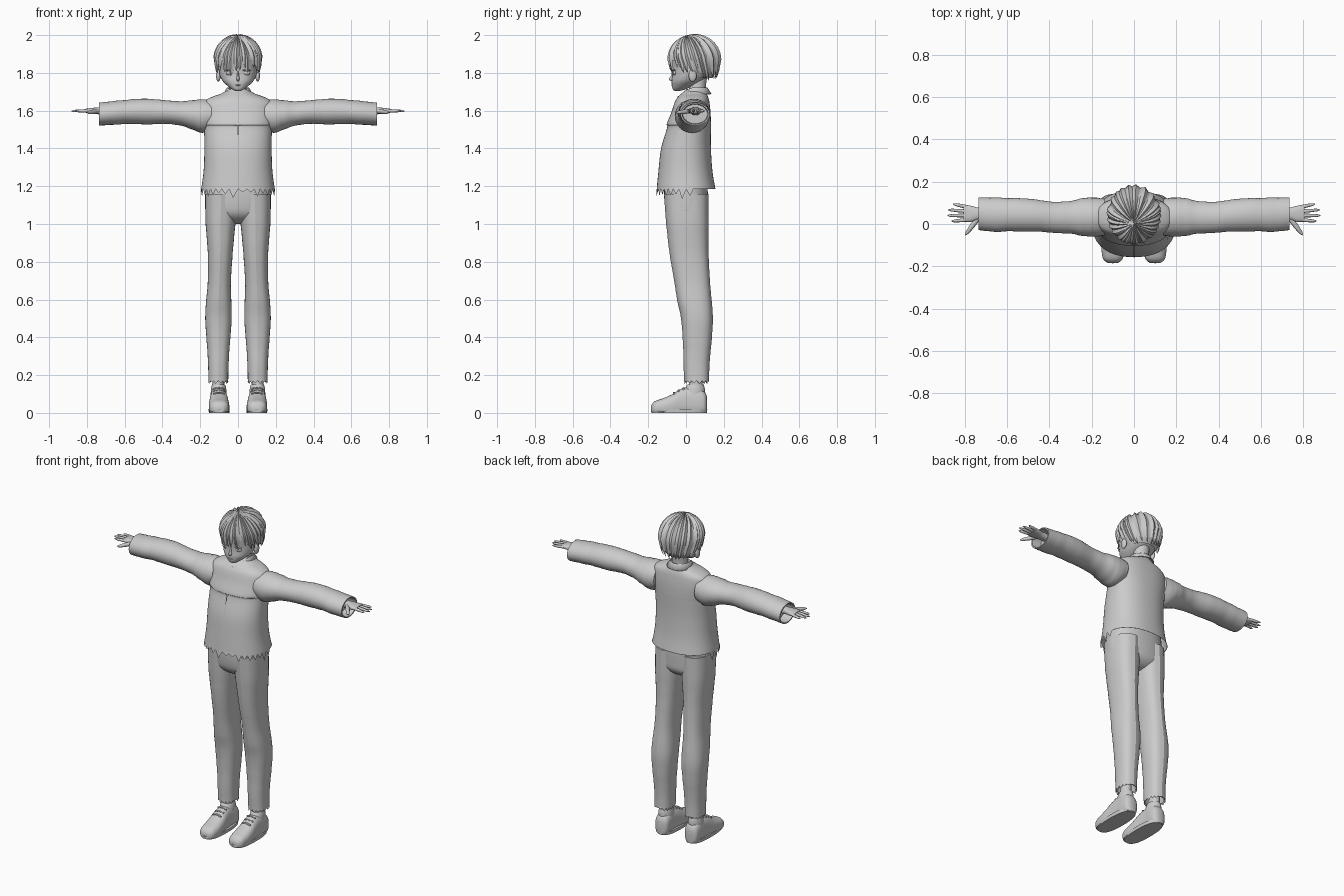
import bpy, bmesh, math, random
from mathutils import Vector

random.seed(4)
if "Cube" in bpy.data.objects:
    bpy.data.objects.remove(bpy.data.objects["Cube"])

grey = bpy.data.materials.new("plain grey")
grey.use_nodes = True
tone = (0.6, 0.6, 0.6, 1)
grey.diffuse_color = tone
grey.node_tree.nodes["Principled BSDF"].inputs["Base Color"].default_value = tone


def finish(name, bm, mirror=False, angle=40):
    bmesh.ops.remove_doubles(bm, verts=bm.verts, dist=0.0002)
    bmesh.ops.recalc_face_normals(bm, faces=bm.faces)
    mesh = bpy.data.meshes.new(name)
    bm.to_mesh(mesh)
    bm.free()
    mesh.materials.append(grey)
    ob = bpy.data.objects.new(name, mesh)
    bpy.context.collection.objects.link(ob)
    bpy.ops.object.select_all(action='DESELECT')
    ob.select_set(True)
    bpy.context.view_layer.objects.active = ob
    bpy.ops.object.shade_smooth_by_angle(angle=math.radians(angle))
    if mirror:
        ob.modifiers.new("Mirror", 'MIRROR')
    return ob


def smooth_rows(rows, steps):
    """Catmull-Rom interpolation between profile rows."""
    out = []
    for i in range(len(rows) - 1):
        a, b, c, d = (rows[max(0, min(len(rows) - 1, i + k))] for k in (-1, 0, 1, 2))
        for s in range(steps):
            t = s / steps
            out.append([q + t * (r - p + t * (2*p - 5*q + 4*r - s_ + t * (3*(q - r) + s_ - p))) / 2
                        for p, q, r, s_ in zip(a, b, c, d)])
    return out + [list(rows[-1])]


def skin(bm, rings, cap_start=True, cap_end=True, closed=True):
    vs = [[bm.verts.new(p) for p in ring] for ring in rings]
    n = len(vs[0])
    for lo, hi in zip(vs, vs[1:]):
        for i in range(n if closed else n - 1):
            j = (i + 1) % n
            bm.faces.new((lo[i], lo[j], hi[j], hi[i]))
    if cap_start:
        bm.faces.new(vs[0])
    if cap_end:
        bm.faces.new(vs[-1])


def loft(name, axis, rows, segs=32, power=2.0, steps=4, caps=(True, True), lip=0,
         teeth=None, crease=0, wrinkle=0, floor=None, mirror=False, angle=40):
    """Rows are (position, low u, high u, low v, high v) along the axis."""
    place = {'x': lambda p, u, v: (p, u, v), 'y': lambda p, u, v: (u, p, v),
             'z': lambda p, u, v: (u, v, p)}[axis]
    rings = []
    rows = smooth_rows(rows, steps)

    def ring(row, scale=1, teeth=None):
        p, u0, u1, v0, v1 = row
        pts = []
        for i in range(segs):
            a = math.tau * i / segs
            c, s = math.cos(a), math.sin(a)
            k = 1 + (crease if i % (segs // 2) == segs // 4 else 0)
            u = (u0 + u1) / 2 + scale * (u1 - u0) / 2 * math.copysign(abs(c) ** (2 / power), c)
            v = (v0 + v1) / 2 + scale * k * (v1 - v0) / 2 * math.copysign(abs(s) ** (2 / power), s)
            if floor is not None:
                v = max(v, floor)
            q = p - teeth(i, s) if teeth else p
            pts.append(place(q, u, v))
        return pts

    for row in rows:
        rings.append(ring(row, 1 + random.uniform(-wrinkle, wrinkle)))
    if teeth:
        rings.append(ring(rows[-1], 1.01, teeth))
    if lip:
        inner = list(rows[-1])
        rings.append(ring(inner, .9))
        inner[0] += lip
        rings.append(ring(inner, .85))
    bm = bmesh.new()
    skin(bm, rings, *caps)
    return finish(name, bm, mirror, angle)


def sym(p, w, v0, v1):
    return (p, -w, w, v0, v1)


def ellipsoid(name, centre, radii, mirror=False):
    bm = bmesh.new()
    bmesh.ops.create_uvsphere(bm, u_segments=20, v_segments=12, radius=1)
    for v in bm.verts:
        v.co = Vector(c + r * k for c, r, k in zip(centre, radii, v.co))
    return finish(name, bm, mirror)


# Jacket with torn front hem
loft("jacket", 'z', [
    sym(1.715, .05, .005, .1), sym(1.69, .09, -.025, .11), sym(1.67, .145, -.045, .118),
    sym(1.645, .18, -.06, .124), sym(1.59, .188, -.078, .13), sym(1.53, .184, -.102, .132),
    sym(1.51, .18, -.1, .132), sym(1.4, .178, -.132, .132), sym(1.28, .182, -.146, .14),
    sym(1.185, .195, -.155, .156)],
    segs=64, power=2.3, caps=(True, False),
    teeth=lambda i, s: random.uniform(.015, .055) if i % 2 and s < .1 else 0)

# Sleeves with hollow cuffs
loft("sleeve", 'x', [
    (.14, -.055, .12, 1.5, 1.655), (.19, -.06, .125, 1.482, 1.66), (.24, -.056, .122, 1.5, 1.655),
    (.31, -.045, .108, 1.522, 1.65), (.38, -.042, .105, 1.53, 1.655), (.46, -.036, .115, 1.528, 1.662),
    (.56, -.034, .122, 1.53, 1.66), (.66, -.036, .124, 1.526, 1.65), (.735, -.028, .125, 1.522, 1.642)],
    wrinkle=.018, lip=-.06, mirror=True)

# Trousers: hips and two creased legs with frayed hems
loft("trouser_hips", 'z', [
    sym(1.28, .16, -.11, .11), sym(1.18, .172, -.116, .115), sym(1.1, .174, -.112, .115),
    sym(1.05, .165, -.098, .11), sym(1.015, .11, -.06, .08), sym(1, .04, -.02, .04)], power=2.4)
loft("trouser_leg", 'z', [
    (1.16, .004, .173, -.113, .115), (1.0, .014, .171, -.101, .115), (.85, .028, .16, -.084, .115),
    (.7, .037, .16, -.06, .124), (.6, .036, .168, -.044, .132), (.5, .033, .174, -.024, .14),
    (.38, .042, .166, -.014, .133), (.26, .05, .158, -.011, .122), (.17, .052, .157, -.007, .12)],
    power=2.4, crease=.035, wrinkle=.008, lip=.05, mirror=True, angle=25,
    teeth=lambda i, s: random.uniform(0, .02) if i % 2 else 0)

# Shoes, soles and ankles
loft("shoe", 'y', [
    (-.184, .075, .125, 0, .04), (-.165, .054, .146, -.01, .062), (-.12, .046, .154, -.02, .078),
    (-.07, .048, .154, -.02, .1), (-.03, .053, .15, -.02, .125), (.02, .057, .148, -.02, .138),
    (.07, .056, .148, -.02, .132), (.1, .062, .142, -.01, .11), (.112, .082, .122, 0, .085)],
    power=2.5, floor=.004, mirror=True)
loft("shoe_sole", 'z', [(0, .046, .154, -.182, .11), (.02, .044, .156, -.186, .113)],
     power=2.6, steps=1, mirror=True)
loft("shoe_collar", 'z', [(.09, .06, .145, -.01, .1), (.125, .062, .143, -.006, .1),
                          (.15, .068, .138, .008, .094)], lip=-.02, mirror=True)
loft("ankle", 'z', [(.08, .075, .135, .015, .085), (.3, .075, .135, .02, .09)], steps=1, mirror=True)
for k in range(3):
    loft("shoe_lace", 'x', [(.072, -.07 + k * .026, -.058 + k * .026, .096 + k * .012, .106 + k * .012),
                            (.1, -.07 + k * .026, -.058 + k * .026, .104 + k * .012, .112 + k * .012),
                            (.13, -.07 + k * .026, -.058 + k * .026, .096 + k * .012, .106 + k * .012)],
         segs=8, mirror=True)

# Hands: palm, four fingers and thumb
loft("palm", 'x', [(.66, .025, .075, 1.575, 1.62), (.73, .022, .076, 1.58, 1.618),
                   (.77, .01, .086, 1.584, 1.615), (.805, .012, .09, 1.588, 1.61)],
     segs=20, power=2.5, mirror=True)


def digit(name, start, end, r):
    bm = bmesh.new()
    a, b = Vector(start), Vector(end)
    rot = (b - a).to_track_quat('Z', 'Y')
    rings = []
    for t, k in ((0, 1), (.45, 1), (.85, .75), (1, .25)):
        rings.append([a.lerp(b, t) + rot @ Vector((math.cos(i * math.tau / 10) * r * k,
                      math.sin(i * math.tau / 10) * r * k, 0)) for i in range(10)])
    skin(bm, rings)
    finish(name, bm, True)


for k, reach in enumerate((.862, .882, .878, .855)):
    y = .02 + k * .02
    digit("finger", (.785, y, 1.6), (reach, y + (k - 1) * .007, 1.598), .0085)
digit("thumb", (.735, .03, 1.598), (.797, -.052, 1.59), .012)

# Neck, head and facial features
loft("neck", 'z', [sym(1.64, .052, .005, .11), sym(1.72, .046, .015, .105), sym(1.8, .046, .02, .115)])
loft("head", 'z', [
    sym(1.704, .012, -.06, -.035), sym(1.712, .03, -.069, -.005), sym(1.73, .054, -.074, .035),
    sym(1.755, .08, -.076, .08), sym(1.785, .096, -.073, .12), sym(1.82, .103, -.074, .145),
    sym(1.88, .106, -.08, .155), sym(1.94, .085, -.06, .135), sym(1.97, .04, -.01, .09)], power=2.15)
loft("nose", 'z', [sym(1.755, .004, -.076, -.066), sym(1.766, .009, -.091, -.06),
                   sym(1.785, .006, -.08, -.06), sym(1.81, .004, -.074, -.06)], segs=12)
ellipsoid("lips", (0, -.072, 1.735), (.016, .006, .004))
ellipsoid("ear", (.104, .035, 1.785), (.012, .021, .032), True)
ellipsoid("eye", (.043, -.06, 1.8), (.022, .01, .013), True)
ellipsoid("eyelid", (.043, -.064, 1.814), (.026, .012, .004), True)

# Shirt collar: two folded flaps meeting in a front point
bm = bmesh.new()
rows = [[], [], []]
for i in range(25):
    t = i / 24
    a = math.radians(90 - 176 * t)
    c, s = math.cos(a), math.sin(a)
    tip = max(0, t - .6) / .4
    dip = .045 * tip * (1 - max(0, t - .9) * 6)
    for row, r, z in ((rows[0], .9, 1.705), (rows[1], 1, 1.722), (rows[2], 1.35, 1.69)):
        drop = dip if row is rows[2] else .025 * tip
        row.append((c * .058 * r + (.004 if t == 1 else 0),
                    .05 + s * .063 * r - (.012 * tip if row is rows[2] else 0), z - drop))
skin(bm, rows, False, False, False)
collar = finish("collar", bm, True)
collar.modifiers.new("Thickness", 'SOLIDIFY').thickness = .006

# Front placket
bm = bmesh.new()
rows = [[(x, y - .003, z) for x in (-.003, .003)]
        for z, y in ((1.64, -.062), (1.59, -.079), (1.53, -.103), (1.4, -.133), (1.28, -.147), (1.19, -.155))]
skin(bm, rows, False, False, False)
finish("placket_seam", bm)

# Hair: cap trimmed around the face, covered in tapered locks
centre, radii = Vector((0, .044, 1.865)), Vector((.12, .132, .131))


def on_cap(d, k=1):
    return centre + Vector(a * b * k for a, b in zip(radii, d))


bm = bmesh.new()
bmesh.ops.create_uvsphere(bm, u_segments=40, v_segments=28, radius=1)
for v in bm.verts:
    v.co = on_cap(v.co)
trim = [f for f in bm.faces if f.calc_center_median().z < (1.86 if f.calc_center_median().y < .03 else 1.77)]
bmesh.ops.delete(bm, geom=trim, context='FACES')
finish("hair_cap", bm)

crown = Vector((0, -.3, 1)).normalized()


def lock(bm, heading, tip_z, width):
    """A ridged blade following the skull from crown to tip."""
    h = max(-.95, (tip_z - centre.z) / radii.z)
    flat = math.sqrt(1 - h * h)
    end = Vector((math.sin(heading) * flat, -math.cos(heading) * flat, h))
    rings = []
    for i in range(13):
        t = i / 12
        d = crown.slerp(end, t)
        hang = on_cap(d, 1.0 + .035 * math.sin(t * math.pi * .75))
        if d.z < 0:
            # below the widest point the hair falls nearly straight
            out = Vector((d.x, d.y)).normalized() * (.55 + .45 * math.hypot(d.x, d.y))
            hang.x, hang.y = centre.x + radii.x * out.x, centre.y + radii.y * out.y
        side = (end - crown).cross(d).normalized()
        w = width * (.15 + .85 * math.sin(min(t * 1.3, 1) * math.pi / 2)) * (1 - max(0, t - .6) / .4) ** .7
        n = d * .009 * (1 - t ** 4)
        rings.append([hang - side * w - n * .6, hang + n, hang + side * w - n * .6, hang - n])
    skin(bm, rings)


bm = bmesh.new()
for i in range(30):
    deg = -174 + i * 12
    front = abs(deg) < 58
    low = random.uniform(1.785, 1.83) if front else 1.8 if abs(deg) < 105 else random.uniform(1.755, 1.775)
    lock(bm, math.radians(deg + random.uniform(-4, 4)), low, .021)
finish("hair_locks", bm, angle=30)
